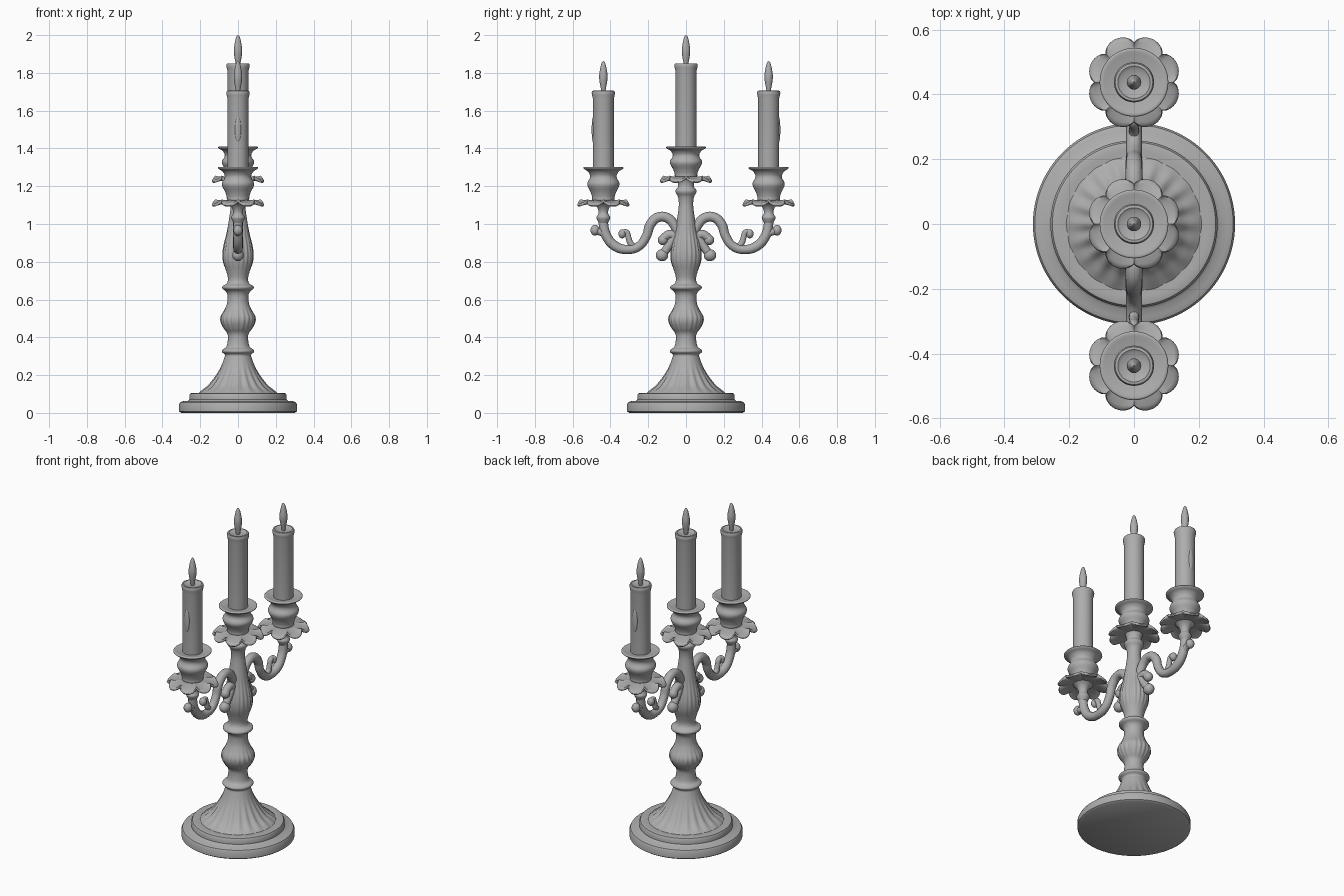
import bpy, bmesh, math
from mathutils import Vector

if "Cube" in bpy.data.objects:
    bpy.data.objects.remove(bpy.data.objects["Cube"])

metal = bpy.data.materials.new("warm_free_grey")
metal.name = "plain grey"
metal.diffuse_color = (0.42, 0.42, 0.42, 1)
metal.use_nodes = True
metal.node_tree.nodes["Principled BSDF"].inputs["Base Color"].default_value = metal.diffuse_color


def finish(name, mesh, angle=40):
    ob = bpy.data.objects.new(name, mesh)
    bpy.context.collection.objects.link(ob)
    mesh.materials.append(metal)
    bpy.ops.object.select_all(action='DESELECT')
    ob.select_set(True)
    bpy.context.view_layer.objects.active = ob
    bpy.ops.object.shade_smooth_by_angle(angle=math.radians(angle))
    return ob


def smooth_profile(pts, steps):
    """Catmull-Rom interpolation through (radius, height) points."""
    p = [pts[0]] + pts + [pts[-1]]
    out = []
    for i in range(1, len(p) - 2):
        a, b, c, d = (Vector(q) for q in p[i - 1:i + 3])
        for s in range(steps):
            t = s / steps
            out.append(0.5 * (2 * b + (c - a) * t + (2 * a - 5 * b + 4 * c - d) * t * t
                              + (3 * b - a - 3 * c + d) * t ** 3))
    out.append(Vector(pts[-1]))
    return [(max(q.x, 0.001), q.y) for q in out]


def skin(name, rings, angle=40):
    """Bridge closed rings of points and cap both ends."""
    bm = bmesh.new()
    vs = [[bm.verts.new(co) for co in ring] for ring in rings]
    n = len(vs[0])
    for lo, hi in zip(vs, vs[1:]):
        for i in range(n):
            j = (i + 1) % n
            bm.faces.new((lo[i], lo[j], hi[j], hi[i]))
    bm.faces.new(vs[0][::-1])
    bm.faces.new(vs[-1])
    bmesh.ops.recalc_face_normals(bm, faces=bm.faces)
    mesh = bpy.data.meshes.new(name)
    bm.to_mesh(mesh)
    bm.free()
    return finish(name, mesh, angle)


def lathe(name, pts, y=0, z=0, steps=1, sides=48, flutes=0, depth=lambda h: 0):
    if steps > 1:
        pts = smooth_profile(pts, steps)
    rings = []
    for r, h in pts:
        ring = []
        for i in range(sides):
            a = math.tau * i / sides
            q = r * (1 + depth(h) * math.cos(flutes * a))
            ring.append((q * math.cos(a), y + q * math.sin(a), z + h))
        rings.append(ring)
    return skin(name, rings)


def tube(name, pts, side):
    """Tapered tube through (y, z, radius) points in the x = 0 plane."""
    cu = bpy.data.curves.new(name, 'CURVE')
    cu.dimensions = '3D'
    cu.bevel_depth = 1
    cu.bevel_resolution = 4
    cu.resolution_u = 8
    cu.use_fill_caps = True
    sp = cu.splines.new('BEZIER')
    sp.bezier_points.add(len(pts) - 1)
    for bp, (y, z, r) in zip(sp.bezier_points, pts):
        bp.co = (0, side * y, z)
        bp.radius = r
        bp.handle_left_type = bp.handle_right_type = 'AUTO'
    tmp = bpy.data.objects.new(name + "_path", cu)
    bpy.context.collection.objects.link(tmp)
    bpy.context.view_layer.update()
    mesh = bpy.data.meshes.new_from_object(tmp.evaluated_get(bpy.context.evaluated_depsgraph_get()))
    bpy.data.objects.remove(tmp)
    mesh.materials.clear()
    return finish(name, mesh, 60)


def ball(name, y, z, size):
    bpy.ops.mesh.primitive_uv_sphere_add(segments=20, ring_count=12, location=(0, y, z))
    ob = bpy.context.object
    ob.name = name
    ob.scale = size
    ob.data.materials.append(metal)
    bpy.ops.object.shade_smooth()


def drip_pan(name, y, z):
    """Scalloped dish with eight petals; petal tips droop, notches rise."""
    def ring(t, dz):
        out = []
        for i in range(128):
            a = math.tau * i / 128
            lobe = abs(math.sin(4 * a)) ** 0.7
            r = t * (0.137 + t * t * (0.021 * lobe - 0.013))
            h = 0.012 - 0.01 * t + t ** 4 * (0.012 - 0.026 * lobe)
            out.append((r * math.cos(a), y + r * math.sin(a), z + h + dz))
        return out
    ts = [0.2, 0.4, 0.55, 0.7, 0.8, 0.9, 0.97]
    rings = [ring(t, -0.008) for t in ts] + [ring(1, 0)] + [ring(t, 0.008) for t in ts[::-1]]
    skin(name, rings, 60)


# Stepped round foot
lathe("foot", [(0.30, 0), (0.312, 0.008), (0.312, 0.045), (0.306, 0.056), (0.29, 0.062),
               (0.265, 0.064), (0.258, 0.07), (0.258, 0.092), (0.252, 0.103), (0.24, 0.106),
               (0.225, 0.105), (0.05, 0.105)], sides=96)


# Turned stem with fluted flare, bulb and vase
def flute_depth(h):
    if h < 0.27:
        return 0.035 * min(1, max(0, (h - 0.10) / 0.03)) * min(1, (0.27 - h) / 0.1)
    for mid, half, amp in ((0.49, 0.08, 0.025), (0.87, 0.13, 0.03)):
        if abs(h - mid) < half:
            return amp * math.cos((h - mid) / half * math.pi / 2)
    return 0


stem = [(0.215, 0.10), (0.19, 0.118), (0.155, 0.145), (0.12, 0.19), (0.092, 0.24), (0.073, 0.29),
        (0.07, 0.308), (0.085, 0.322), (0.082, 0.335), (0.062, 0.35), (0.054, 0.385), (0.056, 0.42),
        (0.075, 0.448), (0.09, 0.48), (0.09, 0.51), (0.072, 0.545), (0.058, 0.58), (0.055, 0.62),
        (0.064, 0.643), (0.082, 0.658), (0.081, 0.672), (0.06, 0.685), (0.053, 0.71), (0.062, 0.75),
        (0.077, 0.795), (0.081, 0.84), (0.074, 0.89), (0.06, 0.95), (0.05, 1.01), (0.041, 1.07),
        (0.038, 1.11), (0.043, 1.145), (0.054, 1.165), (0.055, 1.18), (0.043, 1.195),
        (0.042, 1.215), (0.05, 1.24)]
lathe("stem", stem, steps=4, sides=120, flutes=20, depth=flute_depth)

# Candle holders: centre and two arms
cup_low = [(0.04, 0), (0.058, 0.015), (0.06, 0.035), (0.068, 0.06), (0.083, 0.09), (0.084, 0.11),
           (0.072, 0.132), (0.071, 0.15), (0.083, 0.17), (0.102, 0.182), (0.106, 0.189),
           (0.1, 0.194), (0.08, 0.19), (0.06, 0.186)]
REACH = 0.4375
for label, y, pan_z, rim_z, top in (("centre", 0, 1.235, 1.41, 1.85),
                                    ("front", -REACH, 1.11, 1.303, 1.705),
                                    ("back", REACH, 1.11, 1.303, 1.705)):
    drip_pan(label + "_drip_pan", y, pan_z)
    k = (rim_z - pan_z) / 0.194
    lathe(label + "_cup", [(r, h * k) for r, h in cup_low], y, pan_z, steps=4)
    lathe(label + "_candle", [(0.055, rim_z - 0.06), (0.056, top - 0.04), (0.06, top - 0.022),
                              (0.062, top - 0.01), (0.058, top), (0.05, top + 0.001),
                              (0.04, top - 0.006), (0.01, top - 0.008)], y)
    lathe(label + "_flame", [(0.009, -0.01), (0.014, 0.015), (0.021, 0.055), (0.022, 0.085),
                             (0.016, 0.122), (0.009, 0.148), (0.002, 0.158)],
          y, 1.842 if y == 0 else top, steps=4, sides=24)

# Scrolled arms, mirrored front and back
for label, s in (("front", -1), ("back", 1)):
    tube(label + "_arm", [(0.04, 0.94, 0.022), (0.06, 0.99, 0.025), (0.095, 1.03, 0.026),
                          (0.145, 1.036, 0.026), (0.187, 1.0, 0.026), (0.21, 0.935, 0.024),
                          (0.25, 0.882, 0.024), (0.31, 0.865, 0.024), (0.375, 0.883, 0.026),
                          (0.42, 0.935, 0.026), (0.437, 1.0, 0.025), (0.4375, 1.06, 0.022)], s)
    # Neck that flares into the drip pan
    lathe(label + "_arm_neck", [(0.024, 0), (0.034, 0.02), (0.036, 0.032), (0.026, 0.05),
                                (0.027, 0.07), (0.038, 0.09), (0.055, 0.105)],
          s * REACH, 1.005, steps=3, sides=32)
    # Leaf end on the outer bend
    tube(label + "_outer_leaf", [(0.415, 0.93, 0.02), (0.445, 0.955, 0.02), (0.478, 0.962, 0.018)], s)
    ball(label + "_outer_leaf_tip", s * 0.482, 0.967, (0.024, 0.024, 0.028))
    # Small scroll rising inside the arm
    tube(label + "_scroll", [(0.26, 0.875, 0.012), (0.292, 0.895, 0.016), (0.305, 0.93, 0.015),
                             (0.315, 0.957, 0.014), (0.338, 0.955, 0.015)], s)
    ball(label + "_scroll_tip", s * 0.338, 0.948, (0.021, 0.02, 0.024))
    # Twin curls against the stem
    tube(label + "_upper_curl", [(0.05, 0.93, 0.025), (0.085, 0.945, 0.024), (0.125, 0.92, 0.022)], s)
    ball(label + "_upper_curl_tip", s * 0.122, 0.915, (0.026, 0.027, 0.027))
    tube(label + "_lower_curl", [(0.06, 0.93, 0.024), (0.088, 0.89, 0.023), (0.115, 0.85, 0.022)], s)
    ball(label + "_lower_curl_tip", s * 0.127, 0.835, (0.03, 0.033, 0.032))
    # Wax run on the outside of the candle
    ball(label + "_wax_run", s * (REACH + 0.053), 1.5, (0.016, 0.009, 0.07))
